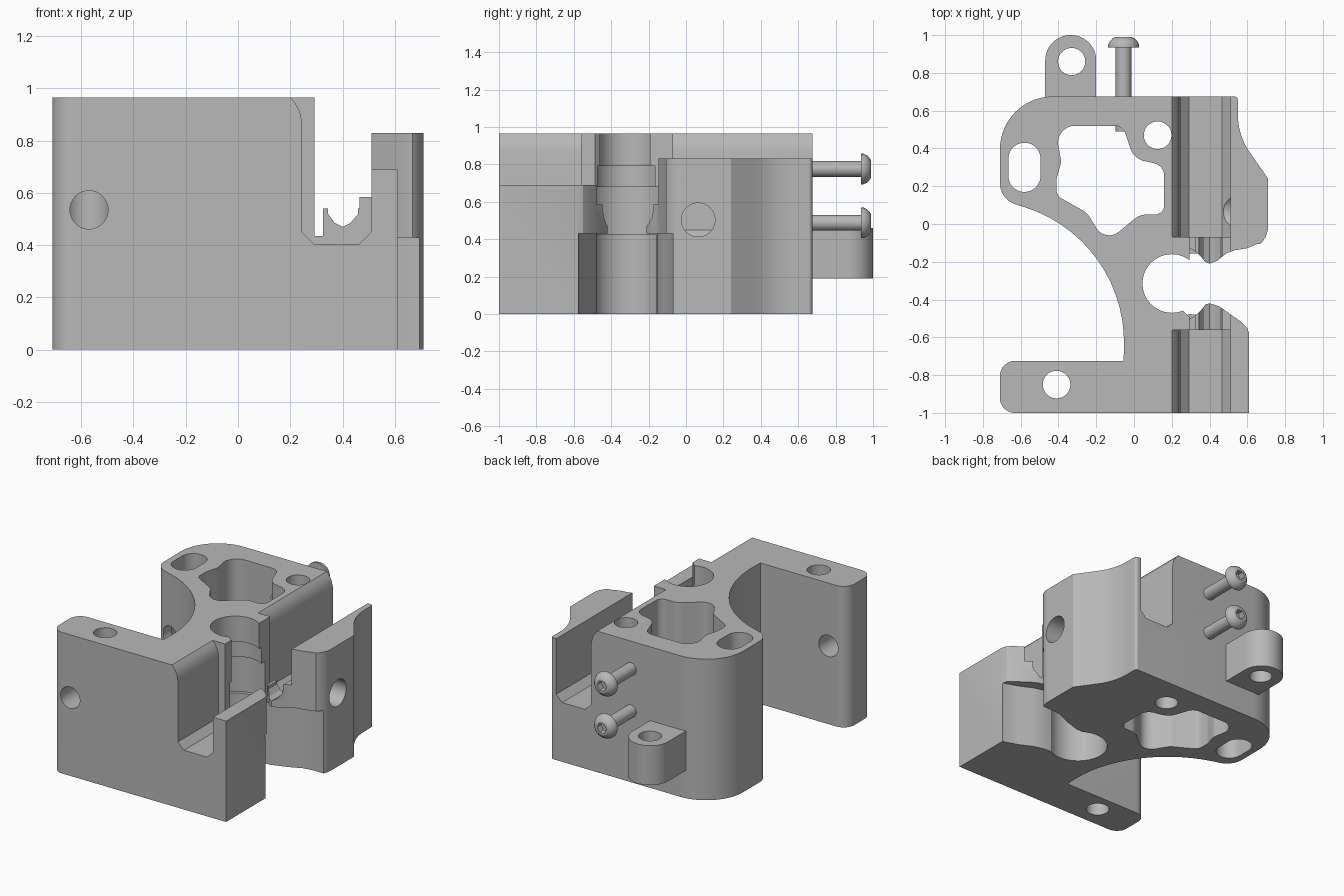
import bpy, bmesh, math
from mathutils import Vector, Matrix

cube = bpy.data.objects.get("Cube")
if cube:
    bpy.data.objects.remove(cube, do_unlink=True)

grey = bpy.data.materials.new("plain_grey")
grey.use_nodes = True
grey.diffuse_color = (0.48, 0.48, 0.48, 1)
grey.node_tree.nodes["Principled BSDF"].inputs["Base Color"].default_value = grey.diffuse_color


def add_object(name, bm):
    bmesh.ops.recalc_face_normals(bm, faces=bm.faces)
    mesh = bpy.data.meshes.new(name)
    bm.to_mesh(mesh)
    bm.free()
    mesh.materials.append(grey)
    obj = bpy.data.objects.new(name, mesh)
    bpy.context.collection.objects.link(obj)
    return obj


def rounded(corners, steps=14):
    """Fillet every corner given as (x, y, radius)."""
    out = []
    for i, c in enumerate(corners):
        p = Vector(c[:2])
        if len(c) < 3:
            out.append(p)
            continue
        a = (Vector(corners[i - 1][:2]) - p).normalized()
        b = (Vector(corners[(i + 1) % len(corners)][:2]) - p).normalized()
        half = a.angle(b) / 2
        start, end = p + a * c[2] / math.tan(half), p + b * c[2] / math.tan(half)
        mid = p + (a + b).normalized() * c[2] / math.sin(half)
        u, v = start - mid, end - mid
        turn = u.angle_signed(v)
        for k in range(steps + 1):
            out.append(mid + Matrix.Rotation(-turn * k / steps, 2) @ u)
    return out


def circle(x, y, r, n=48):
    return [(x + r * math.cos(math.tau * k / n), y + r * math.sin(math.tau * k / n)) for k in range(n)]


def rect(x0, x1, y0, y1):
    return [(x0, y0), (x1, y0), (x1, y1), (x0, y1)]


def prism(name, points, lo, hi, axis="z"):
    place = {"z": lambda a, b, t: (a, b, t),
             "y": lambda a, b, t: (a, t, b),
             "x": lambda a, b, t: (t, a, b)}[axis]
    bm = bmesh.new()
    rings = [[bm.verts.new(place(p[0], p[1], t)) for p in points] for t in (lo, hi)]
    n = len(points)
    for ring in rings:
        bm.faces.new(ring)
    for i in range(n):
        j = (i + 1) % n
        bm.faces.new((rings[0][i], rings[0][j], rings[1][j], rings[1][i]))
    return add_object(name, bm)


def cut(obj, points, lo, hi, axis="z"):
    tool = prism("cutter", points, lo, hi, axis)
    tool.hide_render = True
    mod = obj.modifiers.new("cut", "BOOLEAN")
    mod.operation, mod.solver, mod.object = "DIFFERENCE", "EXACT", tool
    bpy.context.view_layer.objects.active = obj
    bpy.ops.object.modifier_apply(modifier=mod.name)
    bpy.data.objects.remove(tool, do_unlink=True)


def smooth(obj):
    bpy.ops.object.select_all(action="DESELECT")
    obj.select_set(True)
    bpy.context.view_layer.objects.active = obj
    bpy.ops.object.shade_smooth_by_angle(angle=math.radians(25))


# Main block
body = prism("bracket_body", rounded([
    (-0.71, 0.675, 0.28), (-0.71, 0.13, 0.12), (-0.04, -0.08, 0.75), (-0.055, -0.725),
    (-0.71, -0.725, 0.08), (-0.71, -1, 0.08), (0.61, -1), (0.61, -0.14),
    (0.71, -0.14, 0.13), (0.71, 0.24), (0.55, 0.47, 0.35), (0.55, 0.675, 0.02)]), 0, 0.965)

# Lower tops of the right-hand walls
cut(body, rect(0.508, 0.9, -1.1, -0.33), 0.69, 1.1)
cut(body, rect(0.508, 0.9, -0.35, 0.8), 0.83, 1.1)

# Long channel, front and rear stretches
channel = [(0.2, 1.1), (0.2, 0.965), (0.22, 0.942), (0.237, 0.91), (0.245, 0.87),
           (0.245, 0.45), (0.29, 0.405), (0.465, 0.405), (0.51, 0.45), (0.51, 1.1)]
cut(body, channel, -1.1, -0.56, "y")
cut(body, channel, -0.07, 0.8, "y")

# Clearance around the pipe cradles between the two stretches
cut(body, rect(0.293, 0.465, 0.54, 1.1), -0.565, -0.065, "y")
cut(body, rect(0.46, 0.51, 0.585, 1.1), -0.565, -0.065, "y")
cut(body, rect(0.293, 0.325, 0.435, 1.1), -0.565, -0.065, "y")
cut(body, [(0.345, 0.6), (0.345, 0.52), (0.37, 0.485), (0.4, 0.47),
           (0.43, 0.485), (0.46, 0.52), (0.46, 0.6)], -0.6, -0.03, "y")

# Gap on the right side: narrow above, flared below
cut(body, [(0.25, -0.2), (0.36, -0.195), (0.4, -0.21), (0.44, -0.195), (0.49, -0.155),
           (0.53, -0.14), (0.6, -0.128), (0.65, -0.107), (0.9, -0.1), (0.9, -0.585),
           (0.61, -0.585), (0.6, -0.55), (0.57, -0.52), (0.45, -0.435), (0.4, -0.42),
           (0.35, -0.435), (0.29, -0.49), (0.25, -0.45)], 0.42, 1.1)
cut(body, [(0.25, -0.16), (0.35, -0.155), (0.46, -0.12), (0.55, -0.08), (0.61, -0.07),
           (0.9, -0.07), (0.9, -0.575), (0.6, -0.575), (0.5, -0.54), (0.42, -0.5),
           (0.35, -0.48), (0.25, -0.475)], -0.1, 0.43)

# Stepped vertical bore
for radius, lo, hi in ((0.155, -0.1, 1.1), (0.175, 0.3, 0.79), (0.21, 0.425, 0.68), (0.185, -0.1, 0.44)):
    cut(body, circle(0.2, -0.315, radius, 64), lo, hi)

# Weight-saving pocket, slot and bolt holes
cut(body, rounded([
    (-0.42, 0.52, 0.09), (-0.06, 0.52, 0.06), (0, 0.345, 0.1), (0.16, 0.31, 0.07),
    (0.16, 0.05, 0.05), (0.03, 0.05, 0.1), (-0.15, -0.1, 0.08), (-0.25, 0.06, 0.08),
    (-0.41, 0.15, 0.05), (-0.41, 0.24, 0.04), (-0.385, 0.33, 0.05)]), -0.1, 1.1)
cut(body, rounded([(-0.665, 0.43, 0.084), (-0.495, 0.43, 0.084),
                   (-0.495, 0.17, 0.084), (-0.665, 0.17, 0.084)]), -0.1, 1.1)
cut(body, circle(0.125, 0.47, 0.073), -0.1, 1.1)
cut(body, circle(-0.41, -0.85, 0.073), -0.1, 1.1)
cut(body, circle(-0.57, 0.535, 0.073), -1.1, 0.25, "y")
cut(body, circle(0.065, 0.503, 0.09), 0.4, 0.9, "x")
smooth(body)

# Rear mounting lug
lug = prism("rear_lug", rounded([(-0.47, 0.66), (-0.47, 1, 0.134), (-0.2, 1, 0.134), (-0.2, 0.66)]), 0.19, 0.46)
cut(lug, circle(-0.33, 0.86, 0.072), 0.1, 0.6)
smooth(lug)

# Button-head screws at the back
profile = [(0, 0.49), (0.042, 0.49), (0.042, 0.935), (0.082, 0.935), (0.082, 0.948),
           (0.074, 0.966), (0.06, 0.981), (0.045, 0.989), (0, 0.989)]
for name, z in (("upper_screw", 0.775), ("lower_screw", 0.487)):
    bm = bmesh.new()
    verts = [bm.verts.new((-0.055 + r, y, z)) for r, y in profile]
    edges = [bm.edges.new(pair) for pair in zip(verts, verts[1:])]
    bmesh.ops.spin(bm, geom=verts + edges, cent=(-0.055, 0, z), axis=(0, 1, 0),
                   angle=math.tau, steps=32)
    bmesh.ops.remove_doubles(bm, verts=bm.verts, dist=0.0005)
    screw = add_object(name, bm)
    cut(screw, circle(-0.055, z, 0.036, 6), 0.945, 1.1, "y")
    smooth(screw)
